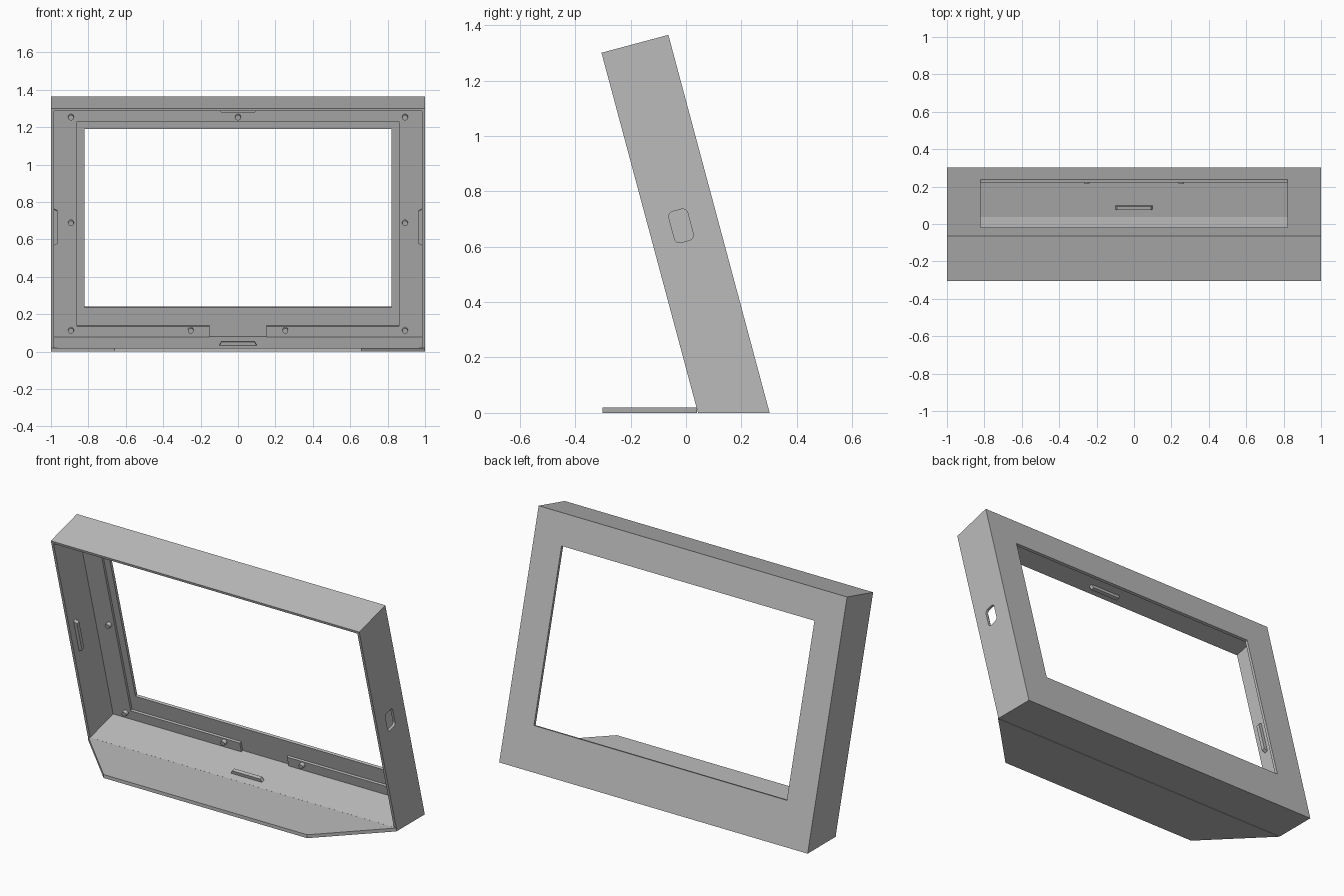
import bpy, bmesh
from math import radians, cos, sin, pi
from mathutils import Matrix, Vector

cube = bpy.data.objects.get("Cube")
if cube:
    bpy.data.objects.remove(cube, do_unlink=True)

# Main dimensions; depth is measured forward from the back face
TILT = radians(15)
DEPTH, HEIGHT, WALL = 0.25, 1.413, 0.015
BACK_THICK, RIM_THICK = 0.03, 0.0166
FLOOR = 0.088
REAR = 0.302
FRONT_FOOT = REAR - DEPTH / cos(TILT)
# Tilted frame space: x across, -y forward depth, z along the frame
LEAN = Matrix.Translation((0, REAR, 0)) @ Matrix.Rotation(TILT, 4, "X")

grey = bpy.data.materials.new("grey plastic")
grey.use_nodes = True
COLOUR = (0.5, 0.5, 0.5, 1)
grey.diffuse_color = COLOUR
grey.node_tree.nodes["Principled BSDF"].inputs["Base Color"].default_value = COLOUR


def make_object(name, bm, matrix=Matrix()):
    bmesh.ops.transform(bm, matrix=matrix, verts=bm.verts)
    bmesh.ops.recalc_face_normals(bm, faces=bm.faces)
    mesh = bpy.data.meshes.new(name)
    bm.to_mesh(mesh)
    bm.free()
    mesh.materials.append(grey)
    obj = bpy.data.objects.new(name, mesh)
    bpy.context.collection.objects.link(obj)
    return obj


def prism(name, points, offset, matrix=Matrix()):
    """Extrude a flat outline by an offset vector."""
    bm = bmesh.new()
    face = bm.faces.new([bm.verts.new(p) for p in points])
    grown = bmesh.ops.extrude_face_region(bm, geom=[face])["geom"]
    verts = [g for g in grown if isinstance(g, bmesh.types.BMVert)]
    bmesh.ops.translate(bm, verts=verts, vec=Vector(offset))
    return make_object(name, bm, matrix)


def frame_box(name, half_x, low, high, d0, d1):
    """Box in tilted frame space, centred across x."""
    points = [(-half_x, -d0, low), (half_x, -d0, low),
              (half_x, -d0, high), (-half_x, -d0, high)]
    return prism(name, points, (0, d0 - d1, 0), LEAN)


def cut(target, cutter):
    cutter.hide_render = True
    mod = target.modifiers.new("cut", "BOOLEAN")
    mod.operation, mod.solver, mod.object = "DIFFERENCE", "EXACT", cutter
    bpy.context.view_layer.objects.active = target
    bpy.ops.object.modifier_apply(modifier=mod.name)
    bpy.data.objects.remove(cutter, do_unlink=True)


# Leaning shell with a level underside
top_back = LEAN @ Vector((0, 0, HEIGHT))
top_front = LEAN @ Vector((0, -DEPTH, HEIGHT))
outline = [(-1, FRONT_FOOT, 0), (-1, REAR, 0),
           (-1, top_back.y, top_back.z), (-1, top_front.y, top_front.z)]
frame = prism("display_frame", outline, (2, 0, 0))

# Open cavity, screen recess, cable notch and window
cut(frame, frame_box("cavity", 1 - WALL, FLOOR, HEIGHT - WALL, BACK_THICK, 0.4))
cut(frame, frame_box("recess", 0.86, 0.148, 1.281, RIM_THICK, 0.1))
cut(frame, frame_box("notch", 0.153, FLOOR, 0.2, RIM_THICK, 0.1))
cut(frame, frame_box("window", 0.82, 0.2485, 1.237, -0.1, 0.1))

# Rounded port through one side wall
port = []
for i, (sy, sz) in enumerate([(1, 1), (-1, 1), (-1, -1), (1, -1)]):
    for step in range(6):
        a = (i + step / 5) * pi / 2
        port.append((0.9, -0.134 + sy * 0.016 + 0.019 * cos(a),
                     0.735 + sz * 0.039 + 0.019 * sin(a)))
cut(frame, prism("port", port, (0.2, 0, 0), LEAN))

# Foot plate with angled front corners
foot = [(-1, FRONT_FOOT - 0.003, 0), (-0.66, -REAR, 0),
        (0.66, -REAR, 0), (1, FRONT_FOOT - 0.003, 0)]
prism("foot_plate", foot, (0, 0, 0.02))

# Snap tabs with sloping ends, one on each inner wall
tabs = [("floor_tab", 0, FLOOR, 0), ("right_tab", WALL - 1, 0.742, 90),
        ("top_tab", 0, HEIGHT - WALL, 180), ("left_tab", 1 - WALL, 0.742, 270)]
for name, x, z, turn in tabs:
    shape = [(-0.1, 0, 0), (0.1, 0, 0), (0.09, 0, 0.02), (-0.09, 0, 0.02)]
    place = Matrix.Translation((x, -0.186, z)) @ Matrix.Rotation(radians(turn), 4, "Y")
    prism(name, shape, (0, -0.021, 0), LEAN @ place)

# Mounting pegs on the inside of the back panel
pegs = [(0, 1.308)]
for side in (-1, 1):
    pegs += [(side * 0.893, z) for z in (0.128, 0.723, 1.308)]
    pegs.append((side * 0.253, 0.128))
for x, z in pegs:
    bm = bmesh.new()
    bmesh.ops.create_cone(bm, cap_ends=True, segments=20, radius1=0.015,
                          radius2=0.015, depth=0.03)
    place = Matrix.Translation((x, -0.037, z)) @ Matrix.Rotation(pi / 2, 4, "X")
    peg = make_object("mounting_peg", bm, LEAN @ place)
    bpy.ops.object.select_all(action="DESELECT")
    peg.select_set(True)
    bpy.context.view_layer.objects.active = peg
    bpy.ops.object.shade_smooth_by_angle()
